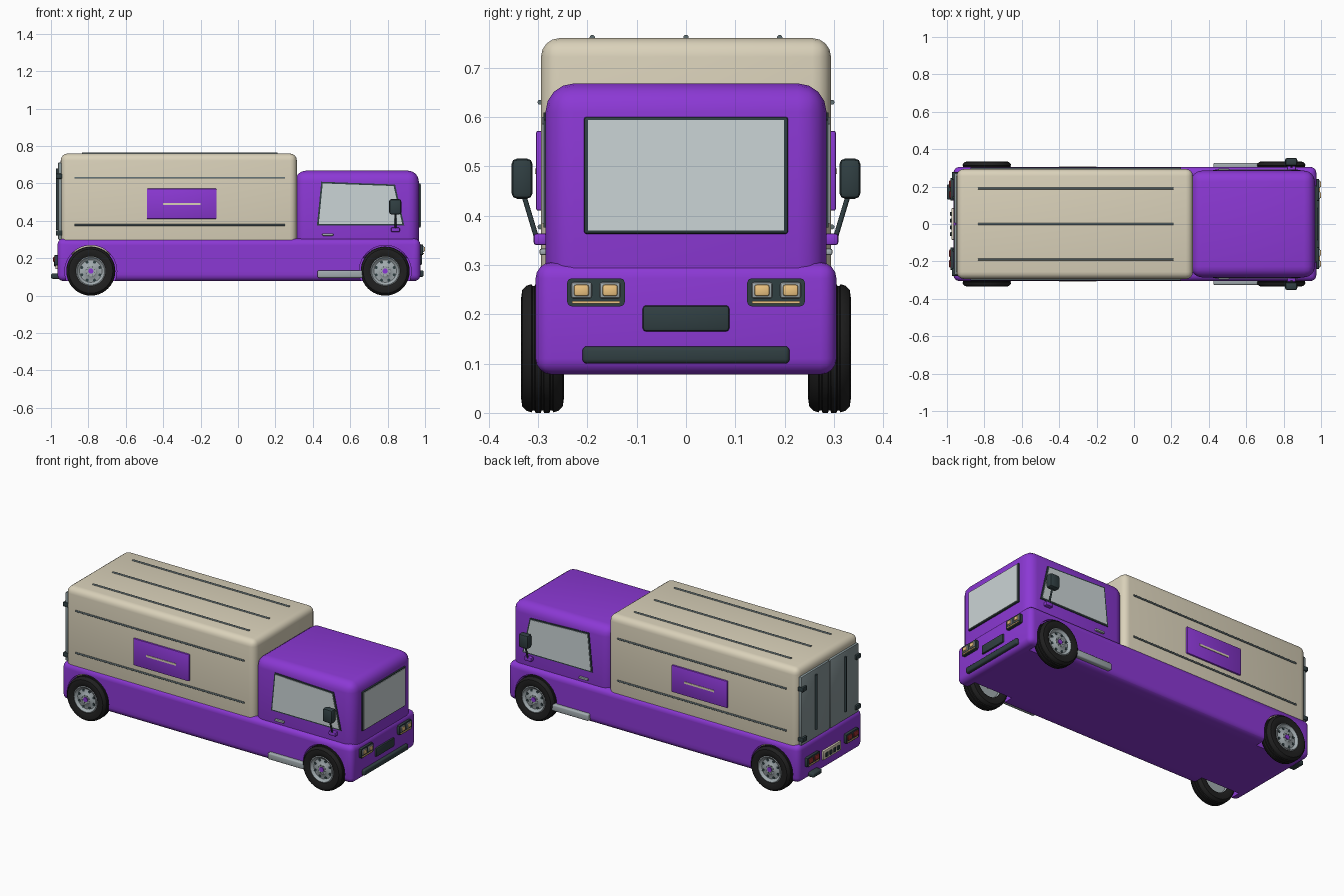
import bpy, bmesh, math
from mathutils import Matrix, Vector

if "Cube" in bpy.data.objects:
    bpy.data.objects.remove(bpy.data.objects["Cube"])


def material(name, rgb):
    m = bpy.data.materials.new(name)
    m.diffuse_color = (*rgb, 1)
    m.use_nodes = True
    m.node_tree.nodes["Principled BSDF"].inputs["Base Color"].default_value = m.diffuse_color
    return m


PURPLE = material("purple", (0.26, 0.04, 0.66))
CREAM = material("cream", (0.70, 0.64, 0.49))
DARK = material("dark_trim", (0.03, 0.05, 0.055))
SLATE = material("slate", (0.12, 0.16, 0.17))
RUBBER = material("rubber", (0.014, 0.014, 0.014))
GLASS = material("glass", (0.60, 0.66, 0.67))
METAL = material("metal", (0.36, 0.41, 0.43))
DOOR = material("door_grey", (0.24, 0.30, 0.31))
AMBER = material("amber", (0.85, 0.55, 0.22))
RED = material("red", (0.35, 0.03, 0.03))


def finish(bm, name, mat):
    bmesh.ops.recalc_face_normals(bm, faces=bm.faces)
    me = bpy.data.meshes.new(name)
    bm.to_mesh(me)
    bm.free()
    ob = bpy.data.objects.new(name, me)
    bpy.context.collection.objects.link(ob)
    if mat:
        me.materials.append(mat)
    smooth(ob)
    return ob


def smooth(ob):
    bpy.ops.object.select_all(action='DESELECT')
    bpy.context.view_layer.objects.active = ob
    ob.select_set(True)
    bpy.ops.object.shade_smooth_by_angle(angle=math.radians(35))


def box(name, x, y, z, mat, bevel=0, segs=2, axis=None):
    """Box from (min, max) ranges; bevels all edges or only those along one axis."""
    bm = bmesh.new()
    bmesh.ops.create_cube(bm, size=1)
    for v in bm.verts:
        v.co = [(r[0] + r[1]) / 2 + c * (r[1] - r[0]) for r, c in zip((x, y, z), v.co)]
    if bevel:
        edges = [e for e in bm.edges if axis is None
                 or abs((e.verts[0].co - e.verts[1].co).normalized()[axis]) > 0.9]
        bmesh.ops.bevel(bm, geom=edges, offset=bevel, segments=segs,
                        profile=0.5, affect='EDGES', clamp_overlap=True)
    return finish(bm, name, mat)


def side_box(name, s, x, y, z, *args, **kw):
    return box(name, x, sorted((s * y[0], s * y[1])), z, *args, **kw)


def prism(name, pts, y0, y1, mat):
    """Extrude an (x, z) outline along y."""
    bm = bmesh.new()
    f = bm.faces.new([bm.verts.new((px, y0, pz)) for px, pz in pts])
    ext = bmesh.ops.extrude_face_region(bm, geom=[f])['geom']
    for v in ext:
        if isinstance(v, bmesh.types.BMVert):
            v.co.y = y1
    return finish(bm, name, mat)


def rod(name, a, b, r, mat, n=12):
    a, b = Vector(a), Vector(b)
    bm = bmesh.new()
    rot = (b - a).to_track_quat('Z', 'Y').to_matrix().to_4x4()
    bmesh.ops.create_cone(bm, cap_ends=True, segments=n, radius1=r, radius2=r,
                          depth=(b - a).length, matrix=Matrix.Translation((a + b) / 2) @ rot)
    return finish(bm, name, mat)


def lathe(name, profile, centre, s, mat, n=40):
    """Revolve an (r, y) profile around the wheel axle; s flips it to the other side."""
    bm = bmesh.new()
    vs = [bm.verts.new((0, s * y, r)) for r, y in profile]
    es = [bm.edges.new(p) for p in zip(vs, vs[1:])]
    bmesh.ops.spin(bm, geom=vs + es, axis=(0, 1, 0), cent=(0, 0, 0),
                   angle=2 * math.pi, steps=n, use_duplicate=False)
    bmesh.ops.remove_doubles(bm, verts=bm.verts, dist=1e-5)
    bmesh.ops.translate(bm, verts=bm.verts, vec=centre)
    return finish(bm, name, mat)


# Main body masses
lower = box("lower_body", (-0.965, 0.975), (-0.305, 0.305), (0.078, 0.305), PURPLE, 0.032, 4)
box("cab", (0.305, 0.967), (-0.285, 0.285), (0.20, 0.668), PURPLE, 0.058, 4)
box("cargo_box", (-0.948, 0.315), (-0.294, 0.294), (0.22, 0.76), CREAM, 0.038, 4)

# Wheel arches cut out of the lower body
AXLES = (-0.787, 0.787)
for ax in AXLES:
    for s in (-1, 1):
        cut = rod("arch_cutter", (ax, s * 0.225, 0.13), (ax, s * 0.40, 0.13), 0.139, None, 40)
        cut.hide_render = True
        mod = lower.modifiers.new("arch", 'BOOLEAN')
        mod.operation, mod.solver, mod.object = 'DIFFERENCE', 'EXACT', cut
        bpy.context.view_layer.objects.active = lower
        bpy.ops.object.modifier_apply(modifier=mod.name)
        bpy.data.objects.remove(cut)
smooth(lower)

# Wheels: grooved tyre, dished rim, slots, lugs and hub cap
TYRE = [(0.078, -0.036), (0.098, -0.044), (0.118, -0.041), (0.127, -0.032),
        (0.130, -0.022), (0.126, -0.020), (0.126, -0.016), (0.131, -0.014),
        (0.131, -0.003), (0.126, -0.002), (0.126, 0.002), (0.131, 0.003),
        (0.131, 0.014), (0.126, 0.016), (0.126, 0.020), (0.130, 0.022),
        (0.127, 0.032), (0.118, 0.041), (0.098, 0.044), (0.078, 0.036), (0.078, -0.036)]
RIM = [(0, -0.02), (0.074, -0.02), (0.080, -0.036), (0.080, 0.036), (0.074, 0.039),
       (0.067, 0.030), (0.060, 0.026), (0.035, 0.029), (0.028, 0.034), (0, 0.034)]
for ax in AXLES:
    for s in (-1, 1):
        c = Vector((ax, s * 0.291, 0.131))
        lathe("tyre", TYRE, c, s, RUBBER)
        lathe("wheel_rim", RIM, c, s, METAL)
        rod("hub_cap", c, c + Vector((0, s * 0.040, 0)), 0.014, PURPLE, 16)
        for i in range(8):
            a = i * math.pi / 4 + math.pi / 8
            d = Vector((math.cos(a), 0, math.sin(a)))
            rod("rim_hole", c + d * 0.052, c + d * 0.052 + Vector((0, s * 0.0295, 0)), 0.008, DARK)
            rod("lug_nut", c + d * 0.022, c + d * 0.022 + Vector((0, s * 0.037, 0)), 0.003, SLATE, 6)
    rod("axle", (ax, -0.28, 0.131), (ax, 0.28, 0.131), 0.02, SLATE)

# Parts repeated on both sides
for s in (-1, 1):
    prism("side_window_frame", [(0.422, 0.376), (0.889, 0.376), (0.84, 0.594), (0.445, 0.609)],
          s * 0.27, s * 0.289, DARK)
    prism("side_window", [(0.432, 0.384), (0.878, 0.384), (0.832, 0.586), (0.453, 0.600)],
          s * 0.27, s * 0.2915, GLASS)
    side_box("door_handle", s, (0.45, 0.51), (0.28, 0.297), (0.32, 0.333), METAL, 0.004)
    side_box("side_step", s, (0.425, 0.67), (0.29, 0.326), (0.095, 0.135), METAL, 0.008, 3)
    # Wing mirror
    side_box("mirror_base", s, (0.818, 0.865), (0.28, 0.309), (0.34, 0.364), PURPLE, 0.006)
    rod("mirror_arm", (0.842, s * 0.303, 0.355), (0.842, s * 0.33, 0.445), 0.005, DARK)
    side_box("mirror", s, (0.808, 0.873), (0.311, 0.354), (0.434, 0.516), DARK, 0.012, 2)
    # Cargo side rails and panel
    for z in (0.377, 0.63):
        rod("side_rail", (-0.875, s * 0.296, z), (0.25, s * 0.296, z), 0.005, SLATE)
    side_box("side_panel", s, (-0.487, -0.115), (0.28, 0.304), (0.41, 0.572), PURPLE, 0.004)
    side_box("panel_stripe", s, (-0.40, -0.20), (0.29, 0.3065), (0.484, 0.496), CREAM)
    # Headlights
    side_box("headlight_housing", s, (0.95, 0.990), (0.124, 0.241), (0.216, 0.273), DARK, 0.009, 2, 0)
    for y in (0.154, 0.212):
        side_box("lamp_bezel", s, (0.96, 0.995), (y - 0.021, y + 0.021), (0.232, 0.265), METAL, 0.005)
        side_box("lamp", s, (0.97, 1.0), (y - 0.015, y + 0.015), (0.237, 0.260), AMBER, 0.004)
    side_box("running_light", s, (0.96, 0.994), (0.134, 0.231), (0.222, 0.227), AMBER)
    # Rear doors with lock rods and hinges
    side_box("rear_door", s, (-0.962, -0.93), (0.004, 0.272), (0.298, 0.712), DOOR, 0.006)
    rod("door_lock_rod", (-0.966, s * 0.14, 0.35), (-0.966, s * 0.14, 0.68), 0.007, DARK)
    for z in (0.335, 0.638):
        side_box("door_hinge", s, (-0.974, -0.94), (0.235, 0.278), (z - 0.014, z + 0.014), DARK, 0.005)
    # Tail lights
    side_box("tail_light_housing", s, (-0.982, -0.95), (0.125, 0.245), (0.162, 0.218), DARK, 0.008, 2, 0)
    for y in (0.157, 0.213):
        side_box("tail_light", s, (-0.988, -0.96), (y - 0.02, y + 0.02), (0.180, 0.208), RED, 0.004)
    side_box("tail_reflector", s, (-0.985, -0.96), (0.137, 0.233), (0.168, 0.173), AMBER)

# Roof ribs
for y in (-0.19, 0, 0.19):
    rod("roof_rib", (-0.835, y, 0.761), (0.21, y, 0.761), 0.0055, SLATE)

# Windscreen, grille and bumper
box("windscreen_frame", (0.95, 0.976), (-0.207, 0.207), (0.363, 0.600), DARK, 0.005)
box("windscreen", (0.95, 0.979), (-0.199, 0.199), (0.370, 0.594), GLASS)
box("grille", (0.95, 0.985), (-0.088, 0.088), (0.165, 0.218), DARK, 0.007)
box("front_bumper", (0.95, 0.992), (-0.21, 0.21), (0.10, 0.135), DARK, 0.009, 3)

# Rear plate with plain studs, and exhaust
box("rear_plate", (-0.977, -0.95), (-0.085, 0.085), (0.142, 0.198), CREAM, 0.005)
for y in (-0.054, -0.018, 0.018, 0.054):
    box("plate_stud", (-0.983, -0.96), (y - 0.011, y + 0.011), (0.156, 0.182), DARK, 0.003)
box("exhaust", (-1.0, -0.90), (0.13, 0.212), (0.09, 0.118), DARK, 0.009, 3)
